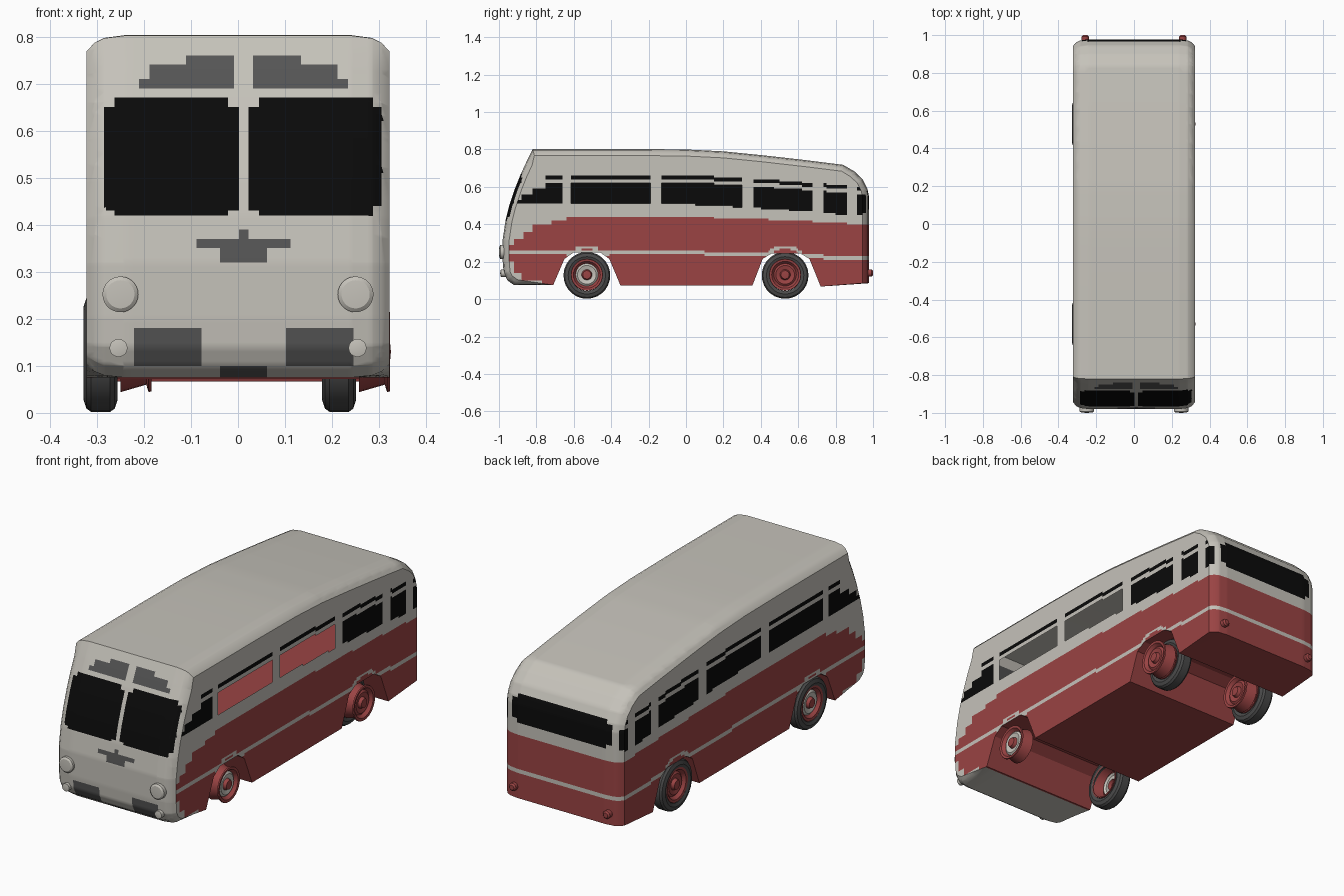
import bpy, bmesh, math
from mathutils import Vector

cube = bpy.data.objects.get("Cube")
if cube:
    bpy.data.objects.remove(cube, do_unlink=True)


def material(name, rgb):
    m = bpy.data.materials.new(name)
    m.use_nodes = True
    m.diffuse_color = (*rgb, 1)
    bsdf = m.node_tree.nodes["Principled BSDF"]
    bsdf.inputs["Base Color"].default_value = (*rgb, 1)
    bsdf.inputs["Roughness"].default_value = 0.7
    return m


CREAM, RED, BLACK, GREY, RUBBER = range(5)
mats = [material("cream paint", (0.56, 0.54, 0.49)),
        material("red paint", (0.325, 0.057, 0.057)),
        material("black glass", (0.003, 0.003, 0.003)),
        material("grey trim", (0.09, 0.09, 0.09)),
        material("tyre rubber", (0.07, 0.07, 0.07))]


def finish(bm, name, slots, angle=30):
    mesh = bpy.data.meshes.new(name)
    bm.to_mesh(mesh)
    bm.free()
    ob = bpy.data.objects.new(name, mesh)
    bpy.context.collection.objects.link(ob)
    for s in slots:
        mesh.materials.append(mats[s])
    bpy.ops.object.select_all(action='DESELECT')
    ob.select_set(True)
    bpy.context.view_layer.objects.active = ob
    bpy.ops.object.shade_smooth_by_angle(angle=math.radians(angle))
    return ob


# Side outline: front, roof and rear shell, then the underside with wheel gaps
shell = [(-.92, .075), (-.955, .1), (-.975, .14), (-.98, .2), (-.98, .32), (-.965, .42),
         (-.945, .5), (-.915, .59), (-.885, .665), (-.855, .73), (-.82, .802), (-.6, .803),
         (-.3, .803), (0, .8), (.2, .79), (.42, .768), (.64, .743), (.84, .718), (.9, .683),
         (.945, .64), (.97, .59), (.978, .55), (.978, .3), (.978, .085)]
under = [(.72, .067), (.66, .215), (.61, .245), (.46, .245), (.41, .215), (.355, .072),
         (-.35, .072), (-.41, .215), (-.46, .25), (-.6, .25), (-.65, .215), (-.71, .075)]


def outline(inset):
    pts = []
    for i, p in enumerate(shell):
        a = Vector(shell[max(i - 1, 0)])
        b = Vector(shell[min(i + 1, len(shell) - 1)])
        d = (b - a).normalized()
        pts.append((p[0] + d.y * inset, p[1] - d.x * inset))
    return pts + under


def drop(y):
    return 0.065 * max(0, y) ** 1.3


# Side window columns along y
columns = [(-.92, -.66), (-.615, -.19), (-.13, .3), (.36, .675), (.735, .86), (.915, .99)]
nose_window = [(-.92, .53), (-.88, .56), (-.82, .59), (-.75, .62)]
belt_steps = [(-.955, .29), (-.92, .32), (-.87, .36), (-.82, .395), (-.72, .415), (-.64, .438)]
skirt_steps = [(-.955, .2), (-.92, .14), (-.88, .1), (-.77, 0)]


def step(table, y, start):
    value = start
    for edge, v in table:
        if y > edge:
            value = v
    return value


def side_colour(y, z):
    d = drop(y)
    in_col = any(a < y < b for a, b in columns)
    top = step(nose_window, y, 0) if y < -.65 else .62
    if in_col and .505 < z + d < top:
        return BLACK
    if in_col and y > -.75 and y < .93 and .642 < z + d * 1.05 < .662:
        return BLACK
    if z + .6 * d > step(belt_steps, y, 0) or z < step(skirt_steps, y, 1):
        return CREAM
    if .237 < z + .5 * d < .257:
        return CREAM
    for wy in (-.53, .53):
        if .138 < math.hypot(y - wy, z - .13) < .153 and z > .235:
            return CREAM
    return RED


def front_colour(x, z):
    u = abs(x - .012)
    if .415 < z < .67:
        corner = z < .435 or z > .645
        return BLACK if (.033 < u < .275 if corner else .01 < u < .295) else CREAM
    marks = [(.02, .222, .69, .71), (.02, .2, .71, .74), (.02, .122, .74, .76),
             (0, .1, .35, .37), (0, .05, .325, .35), (0, .01, .37, .39),
             (.09, .233, .095, .185), (0, .05, .07, .095)]
    return GREY if any(a < u < b and c < z < e for a, b, c, e in marks) else CREAM


def rear_colour(x, z):
    if abs(x) > .3 and .465 < z < .56:
        return BLACK
    reach = .275 if .48 < z < .58 else .245
    if .465 < z < .605 and abs(x) < reach:
        return BLACK
    return CREAM if z > .4 or .21 < z < .23 else RED


# Body shell: the outline swept across with rounded edges
bm = bmesh.new()
half = [(.322, .035), (.305, .016), (.285, .006), (.24, 0)]
stations = [(-x, i) for x, i in half] + [(x, i) for x, i in reversed(half)]
rings = [[bm.verts.new((x, y, z)) for y, z in outline(i)] for x, i in stations]
for r, s in zip(rings, rings[1:]):
    for k in range(len(r)):
        j = (k + 1) % len(r)
        bm.faces.new((r[k], r[j], s[j], s[k]))
bm.faces.new(rings[0])
bm.faces.new(rings[-1])
bmesh.ops.recalc_face_normals(bm, faces=bm.faces)


def cut(axis, value):
    co, no = Vector(), Vector()
    co[axis], no[axis] = value, 1
    bmesh.ops.bisect_plane(bm, geom=bm.verts[:] + bm.edges[:] + bm.faces[:],
                           dist=1e-5, plane_co=co, plane_no=no)


# Paint grid
for k in range(8, 78):
    cut(2, k * .01)
y_edges = {e for c in columns for e in c if e < .95}
y_edges |= {t[0] for table in (nose_window, belt_steps, skirt_steps) for t in table}
y_edges |= {s * .53 + k * .03 for s in (-1, 1) for k in range(-5, 6)}
y_edges |= {.05 * k for k in range(1, 19)}
for y in sorted(y_edges):
    cut(1, y)
for u in (.01, .02, .033, .05, .09, .1, .122, .2, .222, .233, .275, .293):
    cut(0, .012 + u)
    cut(0, .012 - u)
for x in (-.275, -.245, .245, .275):
    cut(0, x)

bm.normal_update()
openings = []
for f in bm.faces:
    c, n = f.calc_center_median(), f.normal
    if abs(n.x) > .85:
        f.material_index = side_colour(c.y, c.z)
        open_col = any(a < c.y < b for a, b in columns[1:3])
        if c.x > 0 and open_col and f.material_index == BLACK and c.z + drop(c.y) < .63:
            openings.append(f)
    elif c.y < -.78:
        f.material_index = front_colour(c.x, c.z) if n.y < -.2 else CREAM
    elif c.y > .86 and c.z > .09 and n.z > -.5:
        f.material_index = rear_colour(c.x, c.z)
    elif c.z < .3:
        f.material_index = CREAM if c.y < -.72 else RED
bmesh.ops.delete(bm, geom=openings, context='FACES')
finish(bm, "body_shell", [CREAM, RED, BLACK, GREY])

# Cabin floor
bm = bmesh.new()
bmesh.ops.create_grid(bm, x_segments=1, y_segments=1, size=1)
for v in bm.verts:
    v.co = (v.co.x * .315, v.co.y * .88, .37)
finish(bm, "cabin_floor", [RED])


def lathe(name, profile, centre, axis, slots, colours=None, n=28):
    """Turn (offset, radius) points about the x or y axis."""
    bm = bmesh.new()
    loops = []
    for off, r in profile:
        loop = []
        for k in range(n):
            a = 2 * math.pi * k / n
            p, q = r * math.cos(a), r * math.sin(a)
            v = (off, p, q) if axis == 0 else (p, off, q)
            loop.append(bm.verts.new(Vector(v) + Vector(centre)))
        loops.append(loop)
    for i, (a, b) in enumerate(zip(loops, loops[1:])):
        for k in range(n):
            j = (k + 1) % n
            f = bm.faces.new((a[k], a[j], b[j], b[k]))
            f.material_index = colours[i] if colours else 0
    bmesh.ops.remove_doubles(bm, verts=bm.verts, dist=1e-5)
    bmesh.ops.recalc_face_normals(bm, faces=bm.faces)
    finish(bm, name, slots)


# Tyres
tyre = [(-.03, .084), (-.036, .1), (-.03, .118), (-.02, .125), (.02, .125),
        (.03, .118), (.036, .1), (.03, .084), (-.03, .084)]
for name, x, y in (("front_tyre", -.292, -.53), ("rear_outer_tyre", -.292, .53),
                   ("rear_inner_tyre", .215, .53)):
    lathe(name, tyre, (x, y, .127), 0, [RUBBER])

# Wheel discs: rim, dish and hub cap; the front ones have a pale dish
rim = [(-.03, .08), (-.03, .086), (.025, .07), (.03, .086), (.036, .084), (.034, .072),
       (.018, .06), (.026, .05), (.02, .028), (.036, .022), (.038, 0)]
pale = [0, 0, 0, 0, 0, 0, 1, 1, 0, 0]
for side, label in ((1, "left"), (-1, "right")):
    def turned(points):
        return [(o * side, r) for o, r in points]
    lathe("front_wheel_" + label, turned(rim), (side * .287, -.53, .13), 0, [RED, CREAM], pale)
    lathe("rear_outer_wheel_" + label, turned(rim), (side * .287, .53, .13), 0, [RED])
    lathe("rear_inner_wheel_" + label, turned([(-o, r) for o, r in rim]),
          (side * .22, .53, .13), 0, [RED])
    # Lamps
    lathe("headlamp_" + label, [(.04, .038), (-.012, .038), (-.018, .03), (-.02, 0)],
          (side * .25, -.98, .252), 1, [CREAM])
    lathe("fog_lamp_" + label, [(.04, .019), (-.01, .019), (-.014, 0)],
          (side * .254, -.98, .138), 1, [CREAM])
    lathe("tail_lamp_" + label, [(-.01, .019), (.015, .019), (.022, .012), (.022, 0)],
          (side * .258, .978, .14), 1, [RED])
